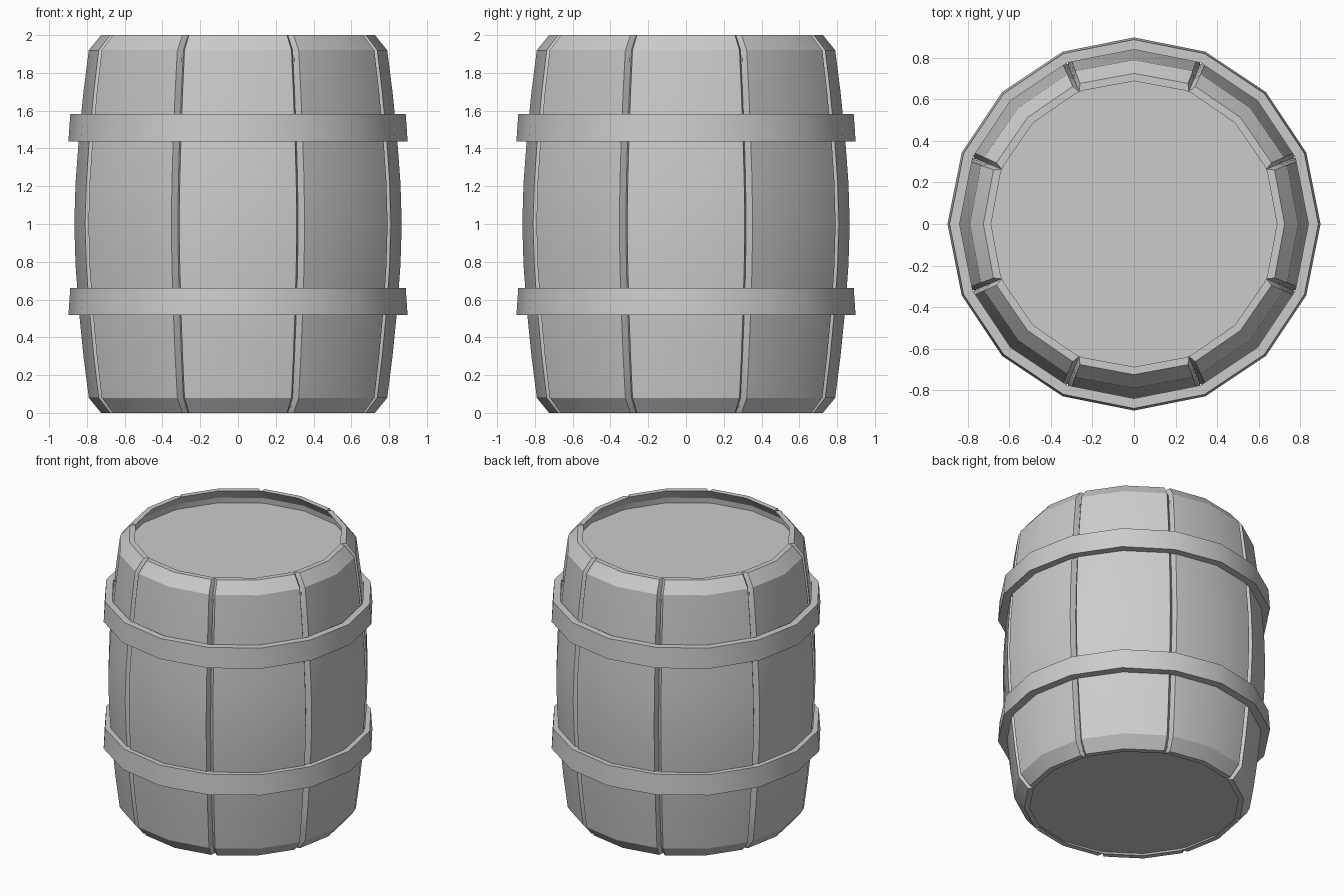
import bpy, bmesh, math

if "Cube" in bpy.data.objects:
    bpy.data.objects.remove(bpy.data.objects["Cube"])

def revolve(name, rings, loc_z=0.0, closed=True, angle=30):
    """Skin a list of vertex rings (each a list of (x, y, z)) into a tube."""
    bm = bmesh.new()
    loops = [[bm.verts.new(p) for p in ring] for ring in rings]
    n = len(loops[0])
    pairs = len(loops) if closed else len(loops) - 1
    for i in range(pairs):
        a, b = loops[i], loops[(i + 1) % len(loops)]
        for j in range(n):
            k = (j + 1) % n
            bm.faces.new((a[j], a[k], b[k], b[j]))
    bmesh.ops.recalc_face_normals(bm, faces=bm.faces)
    mesh = bpy.data.meshes.new(name)
    bm.to_mesh(mesh)
    bm.free()
    ob = bpy.data.objects.new(name, mesh)
    bpy.context.collection.objects.link(ob)
    ob.location.z = loc_z
    bpy.context.view_layer.objects.active = ob
    bpy.ops.object.select_all(action='DESELECT')
    ob.select_set(True)
    bpy.ops.object.shade_smooth_by_angle(angle=math.radians(angle))
    return ob

# Column angles: 8 staves, each with a centre ridge, two edges and a V groove
GROOVE_HALF = 1.5
columns = []
for s in range(8):
    c = s * 45
    columns += [(c, False), (c + 22.5 - GROOVE_HALF, False),
                (c + 22.5, True), (c + 22.5 + GROOVE_HALF, False)]

def stave_ring(r, z, depth):
    ring = []
    for deg, groove in columns:
        a = math.radians(deg)
        q = r - depth if groove else r
        ring.append((q * math.cos(a), q * math.sin(a), z))
    return ring

def plain_ring(r, z):
    return [(r * math.cos(i * math.tau / 16), r * math.sin(i * math.tau / 16), z)
            for i in range(16)]

# Staves: bulged outer skin with chamfered ends, plus an inner skin
half = [(0.0, 0.725), (0.08, 0.79), (0.30, 0.818), (0.55, 0.843), (0.78, 0.86)]
profile = half + [(1.0, 0.867)] + [(2 - z, r) for z, r in reversed(half)]
outer = [stave_ring(r, z, 0.035) for z, r in profile]
inner = [stave_ring(r - 0.037, z, 0.0) for z, r in reversed(profile)]
revolve("staves", outer + inner, angle=25)

# Hoops: slightly tapered bands
for name, z in (("lower_hoop", 0.517), ("upper_hoop", 1.437)):
    revolve(name, [plain_ring(0.898, 0), plain_ring(0.888, 0.145),
                   plain_ring(0.84, 0.145), plain_ring(0.84, 0)], z, angle=25)

# Recessed end boards
for name, z, r in (("lid", 1.87, 0.77), ("base", 0.04, 0.725)):
    bpy.ops.mesh.primitive_cylinder_add(vertices=16, radius=r, depth=0.02,
                                        location=(0, 0, z),
                                        rotation=(0, 0, math.radians(11.25 * 2)))
    bpy.context.object.name = name
